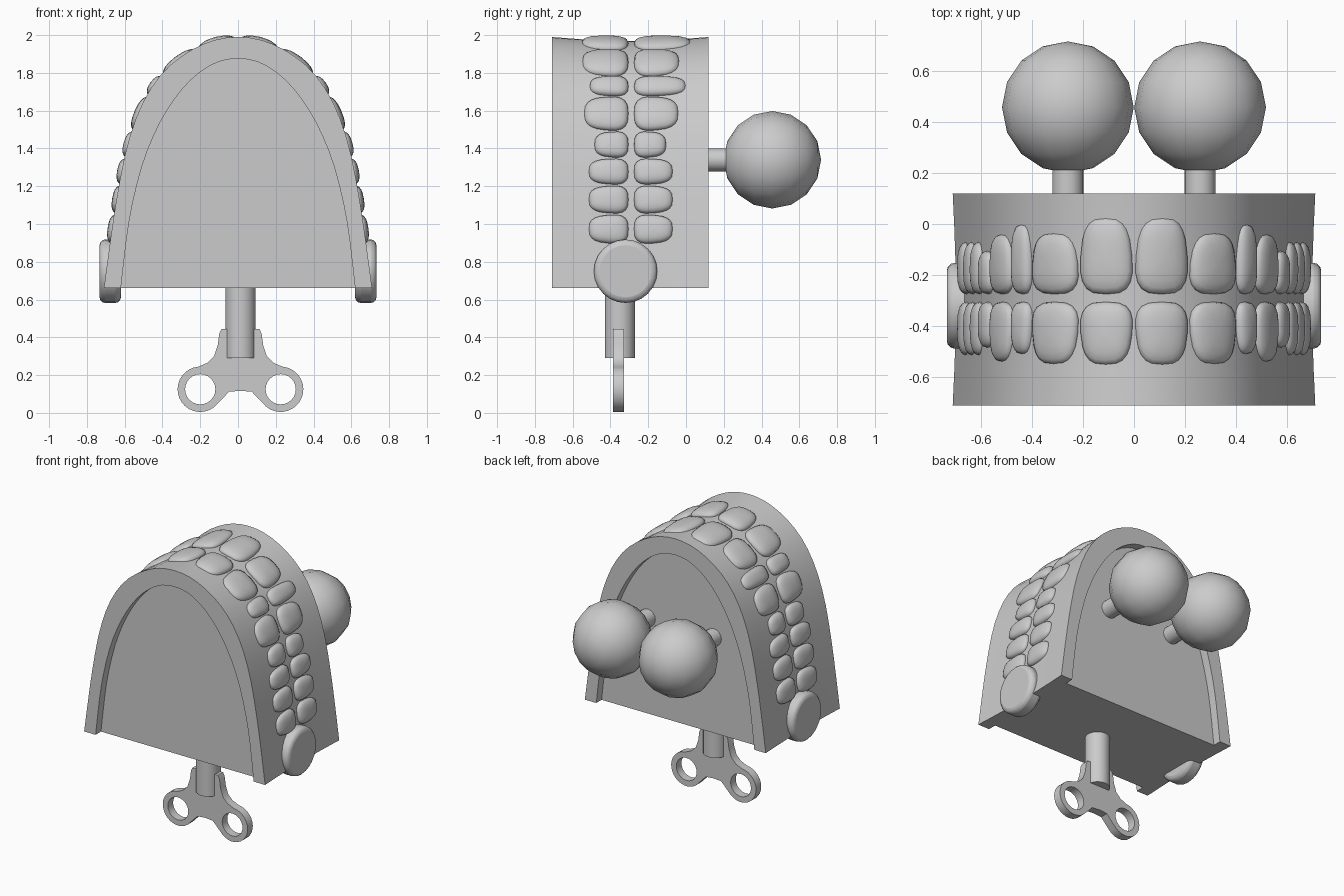
import bpy, bmesh, math
from mathutils import Vector

cube = bpy.data.objects.get("Cube")
if cube:
    bpy.data.objects.remove(cube, do_unlink=True)

grey = bpy.data.materials.new("light_grey")
grey.use_nodes = True
grey.diffuse_color = (0.6, 0.6, 0.6, 1)
grey.node_tree.nodes["Principled BSDF"].inputs["Base Color"].default_value = (0.6, 0.6, 0.6, 1)


def finish(obj, name, angle=40):
    obj.name = name
    obj.data.materials.clear()
    obj.data.materials.append(grey)
    bpy.ops.object.select_all(action='DESELECT')
    obj.select_set(True)
    bpy.context.view_layer.objects.active = obj
    bpy.ops.object.shade_smooth_by_angle(angle=math.radians(angle))
    return obj


def from_bmesh(bm, name, angle=40):
    bmesh.ops.recalc_face_normals(bm, faces=bm.faces)
    mesh = bpy.data.meshes.new(name)
    bm.to_mesh(mesh)
    bm.free()
    obj = bpy.data.objects.new(name, mesh)
    bpy.context.collection.objects.link(obj)
    return finish(obj, name, angle)


def rod(name, start, end, radius, sides=24):
    a, b = Vector(start), Vector(end)
    bpy.ops.mesh.primitive_cylinder_add(vertices=sides, radius=radius, depth=(b - a).length,
                                        location=(a + b) / 2)
    obj = bpy.context.object
    obj.rotation_euler = (b - a).to_track_quat('Z', 'Y').to_euler()
    return finish(obj, name)


def smooth_path(points, steps):
    """Catmull-Rom through half of an arch, from its crown to its foot."""
    pts = [Vector(p) for p in points]
    pts = [Vector((-pts[1].x, pts[1].y))] + pts + [2 * pts[-1] - pts[-2]]
    out = []
    for p, q, r, s in zip(pts, pts[1:], pts[2:], pts[3:]):
        for i in range(steps):
            t = i / steps
            out.append(0.5 * (2 * q + (r - p) * t + (2 * p - 5 * q + 4 * r - s) * t ** 2
                              + (3 * q - p - 3 * r + s) * t ** 3))
    return out + [pts[-2]]


# Arch outlines (x, z), crown to foot
OUTER = [(0, 1.99), (.12, 1.975), (.24, 1.925), (.36, 1.84), (.46, 1.72), (.54, 1.56),
         (.6, 1.36), (.645, 1.12), (.675, .92), (.71, .66)]
INNER = [(0, 1.875), (.1, 1.86), (.2, 1.805), (.295, 1.715), (.38, 1.595), (.45, 1.46),
         (.51, 1.3), (.56, 1.1), (.59, .92), (.62, .66)]


def waisted(points, amount):
    return [(x * (1 - amount), z - amount * 1.2 * max(0, (z - .66) / 1.33)) for x, z in points]


# Gum arch with a slight waist and a recessed panel at each end
FRONT, BACK, RECESS = -.71, .12, .06
loops = [(INNER, FRONT + RECESS), (INNER, FRONT)]
for i in range(7):
    t = i / 6
    loops.append((waisted(OUTER, .018 * math.sin(math.pi * t)), FRONT + (BACK - FRONT) * t))
loops += [(INNER, BACK), (INNER, BACK - RECESS)]
bm = bmesh.new()
rings = []
for pts, y in loops:
    half = smooth_path(pts, 2)
    full = [(-p.x, p.y) for p in reversed(half[1:])] + [(p.x, p.y) for p in half]
    rings.append([bm.verts.new((x, y, z)) for x, z in full])
for a, b in zip(rings, rings[1:]):
    for i in range(len(a) - 1):
        bm.faces.new((a[i], a[i + 1], b[i + 1], b[i]))
bm.faces.new(rings[0])
bm.faces.new(rings[-1])
bm.faces.new([r[0] for r in rings] + [r[-1] for r in reversed(rings)])
from_bmesh(bm, "gum_arch", 35)

# Arc-length lookup along the waist of the gum
track = smooth_path(waisted(OUTER, .018), 10)
lengths = [0]
for a, b in zip(track, track[1:]):
    lengths.append(lengths[-1] + (b - a).length)


def arc_at_x(x):
    return next(l for p, l in zip(track, lengths) if p.x >= x)


def arc_at_z(z):
    return next(l for p, l in zip(track, lengths) if p.y <= z)


def on_track(s):
    """Point and outward normal at arc length s."""
    i = max(1, next((k for k, l in enumerate(lengths) if l >= s), len(track) - 1))
    a, b = track[i - 1], track[i]
    d = (b - a).normalized()
    return a + d * (s - lengths[i - 1]), Vector((-d.y, d.x))


def power(v, e):
    return math.copysign(abs(v) ** e, v)


def tooth(name, s0, s1, bite, gum, side):
    """Rounded pillow that follows the arch, narrower toward the gum."""
    bm = bmesh.new()
    bmesh.ops.create_uvsphere(bm, u_segments=20, v_segments=10, radius=1)
    mid, half = (s0 + s1) / 2, (s1 - s0) / 2
    for v in bm.verts:
        r = min(1, math.hypot(v.co.x, v.co.y))
        ang = math.atan2(v.co.y, v.co.x)
        r = r ** .8
        along = r * power(math.cos(ang), .65)
        w = r * power(math.sin(ang), .7)
        p, n = on_track(mid + half * along * (.94 - .1 * w))
        p = p + n * (.036 * power(v.co.z, .8))
        v.co = (side * p.x, (bite + gum) / 2 + w * (gum - bite) / 2, p.y)
    from_bmesh(bm, name, 80)


edges = [0, arc_at_x(.21), arc_at_x(.39)]
edges += [arc_at_z(z) for z in (1.68, 1.5, 1.37, 1.21, 1.055, .895)]
ROWS = {"upper": (-.275, [.027, -.035, 0, -.04, -.105, -.07, -.07, -.07]),
        "lower": (-.305, [-.553, -.55, -.51, -.54, -.485, -.515, -.515, -.515])}
for row, (bite, gums) in ROWS.items():
    for side, label in ((1, "left"), (-1, "right")):
        for i, gum in enumerate(gums):
            tooth(f"{row}_tooth_{label}_{i + 1}", edges[i], edges[i + 1], bite, gum, side)

# Jaw hinges, eyes and eye stalks
for side, label in ((1, "left"), (-1, "right")):
    hinge = rod(f"hinge_{label}", (side * .62, -.32, .75), (side * .733, -.32, .75), .168)
    bevel = hinge.modifiers.new("rounded_rim", 'BEVEL')
    bevel.width, bevel.segments = .03, 3
    x = side * .259
    rod(f"eye_stalk_{label}", (x, 0, 1.34), (x, .25, 1.34), .061, 16)
    bpy.ops.mesh.primitive_uv_sphere_add(segments=16, ring_count=8, radius=.258,
                                         location=(x, .457, 1.34), rotation=(math.pi / 2, 0, 0))
    finish(bpy.context.object, f"eye_{label}", 60)

# Winding shaft
CX, KY = .013, -.35
rod("winding_shaft", (CX, KY, .29), (CX, KY, .75), .08)


# Winding key: flat outline with two ring holes
def circle(cx, cz, r, a0, a1, n):
    angles = [math.radians(a0 + (a1 - a0) * i / n) for i in range(n + 1)]
    return [(cx + r * math.cos(a), cz + r * math.sin(a)) for a in angles]


wing = [(.06, .112)] + circle(.213, .125, .12, -130, 85, 18)
wing += [(.175, .265), (.14, .3), (.12, .36), (.112, .42), (.1, .445)]
outline = [(0, .117)] + wing + [(-x, z) for x, z in reversed(wing)]
holes = [circle(s * .213, .125, .08, 0, 345, 23) for s in (1, -1)]
curve = bpy.data.curves.new("winding_key", 'CURVE')
curve.dimensions, curve.fill_mode, curve.extrude = '2D', 'BOTH', .029
for pts in [outline] + holes:
    spline = curve.splines.new('POLY')
    spline.points.add(len(pts) - 1)
    for point, (x, z) in zip(spline.points, pts):
        point.co = (x, z, 0, 1)
    spline.use_cyclic_u = True
key = bpy.data.objects.new("winding_key", curve)
bpy.context.collection.objects.link(key)
key.location, key.rotation_euler = (CX, KY - .007, 0), (math.pi / 2, 0, 0)
bpy.ops.object.select_all(action='DESELECT')
key.select_set(True)
bpy.context.view_layer.objects.active = key
bpy.ops.object.convert(target='MESH')
finish(bpy.context.object, "winding_key", 30)
